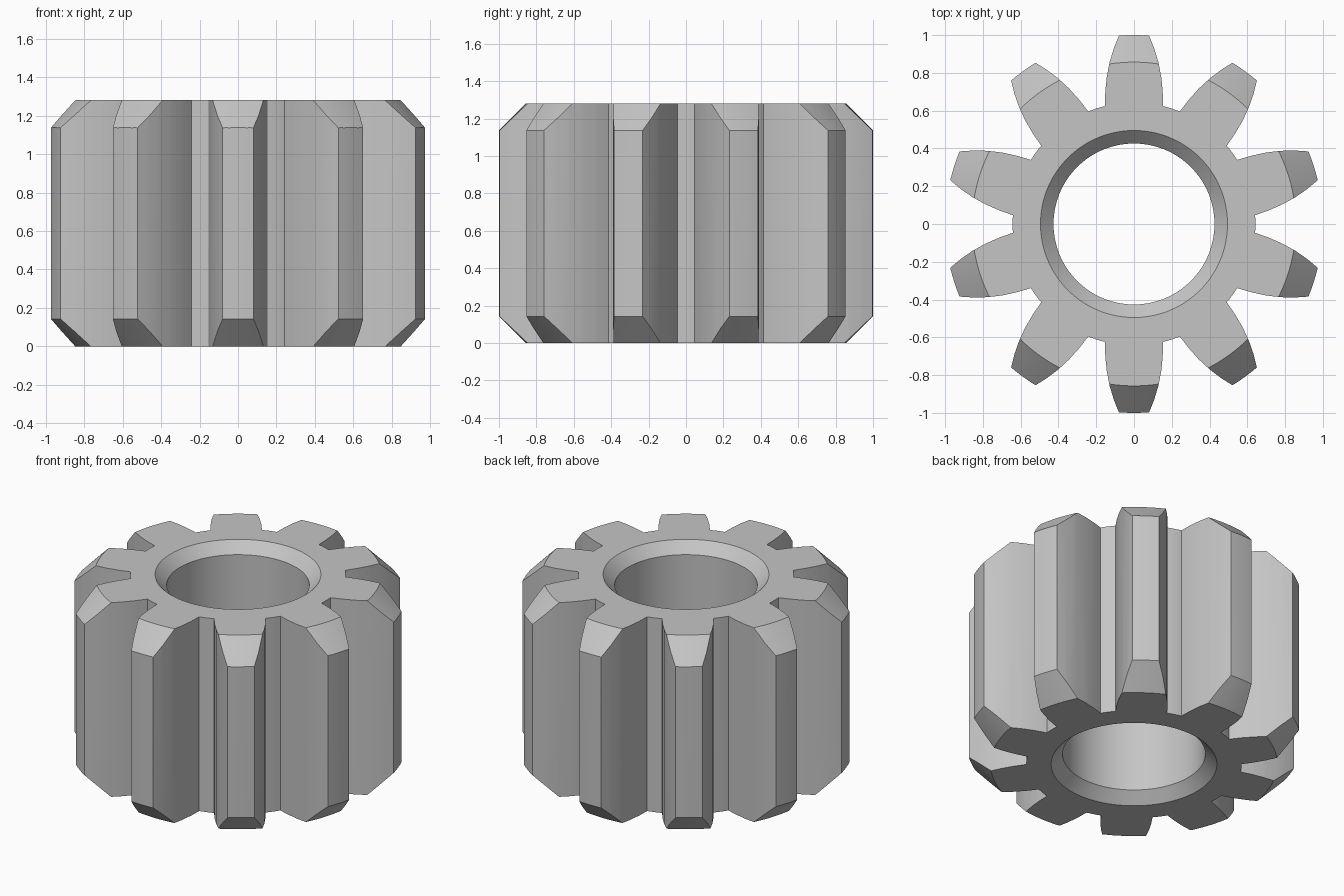
import bpy
import bmesh
from math import cos, sin, pi, radians
from mathutils import Matrix, Vector

if "Cube" in bpy.data.objects:
    bpy.data.objects.remove(bpy.data.objects["Cube"], do_unlink=True)

TEETH = 10
HEIGHT = 1.28
ROOT_R = 0.643
CHAMFER_R = 0.857   # outer radius on the end faces
BORE_R = 0.426
BORE_EDGE_R = 0.495
LATHE_STEPS = 180

steel = bpy.data.materials.new("grey_steel")
steel.use_nodes = True
colour = (0.56, 0.56, 0.56, 1)
steel.diffuse_color = colour
steel.node_tree.nodes["Principled BSDF"].inputs["Base Color"].default_value = colour


def make_object(name, bm):
    bmesh.ops.recalc_face_normals(bm, faces=bm.faces)
    mesh = bpy.data.meshes.new(name)
    bm.to_mesh(mesh)
    bm.free()
    mesh.materials.append(steel)
    obj = bpy.data.objects.new(name, mesh)
    bpy.context.collection.objects.link(obj)
    return obj


# Toothed prism: one tooth outline pointing to +y, repeated around the axis
flank = [(0.154, 0.624), (0.152, 0.70), (0.144, 0.78),
         (0.129, 0.857), (0.107, 0.93), (0.08, 0.997)]
tip = [(sin(a), cos(a)) for a in (radians(2.3), 0, radians(-2.3))]
valley = [(ROOT_R * sin(a), ROOT_R * cos(a))
          for a in (radians(-16), radians(-18), radians(-20))]
tooth = flank + tip + [(-x, y) for x, y in reversed(flank)] + valley

bm = bmesh.new()
outline = []
for i in range(TEETH):
    turn = Matrix.Rotation(2 * pi * i / TEETH, 3, 'Z')
    outline += [bm.verts.new(turn @ Vector((x, y, -0.1))) for x, y in tooth]
base = bm.faces.new(outline)
top = bmesh.ops.extrude_face_region(bm, geom=[base])["geom"]
bmesh.ops.translate(bm, vec=(0, 0, HEIGHT + 0.2),
                    verts=[v for v in top if isinstance(v, bmesh.types.BMVert)])
gear = make_object("pinion_gear", bm)

# Turned blank: bevelled ends and chamfered bore
rim = 1.06
lower = [(BORE_R, BORE_EDGE_R - BORE_R), (BORE_EDGE_R, 0),
         (CHAMFER_R, 0), (rim, rim - CHAMFER_R)]
profile = lower + [(r, HEIGHT - z) for r, z in reversed(lower)]
bm = bmesh.new()
rings = []
for i in range(LATHE_STEPS):
    a = 2 * pi * i / LATHE_STEPS
    rings.append([bm.verts.new((r * cos(a), r * sin(a), z)) for r, z in profile])
n = len(profile)
for i in range(LATHE_STEPS):
    here, after = rings[i], rings[(i + 1) % LATHE_STEPS]
    for j in range(n):
        k = (j + 1) % n
        bm.faces.new((here[j], after[j], after[k], here[k]))
blank = make_object("turned_blank", bm)
blank.hide_render = True

# Keep only the toothed part of the blank
cut = gear.modifiers.new("turned_shape", 'BOOLEAN')
cut.operation = 'INTERSECT'
cut.solver = 'EXACT'
cut.object = blank
bpy.ops.object.select_all(action='DESELECT')
gear.select_set(True)
bpy.context.view_layer.objects.active = gear
bpy.ops.object.modifier_apply(modifier=cut.name)
bpy.data.objects.remove(blank, do_unlink=True)

bpy.ops.object.shade_smooth_by_angle(angle=radians(25))
